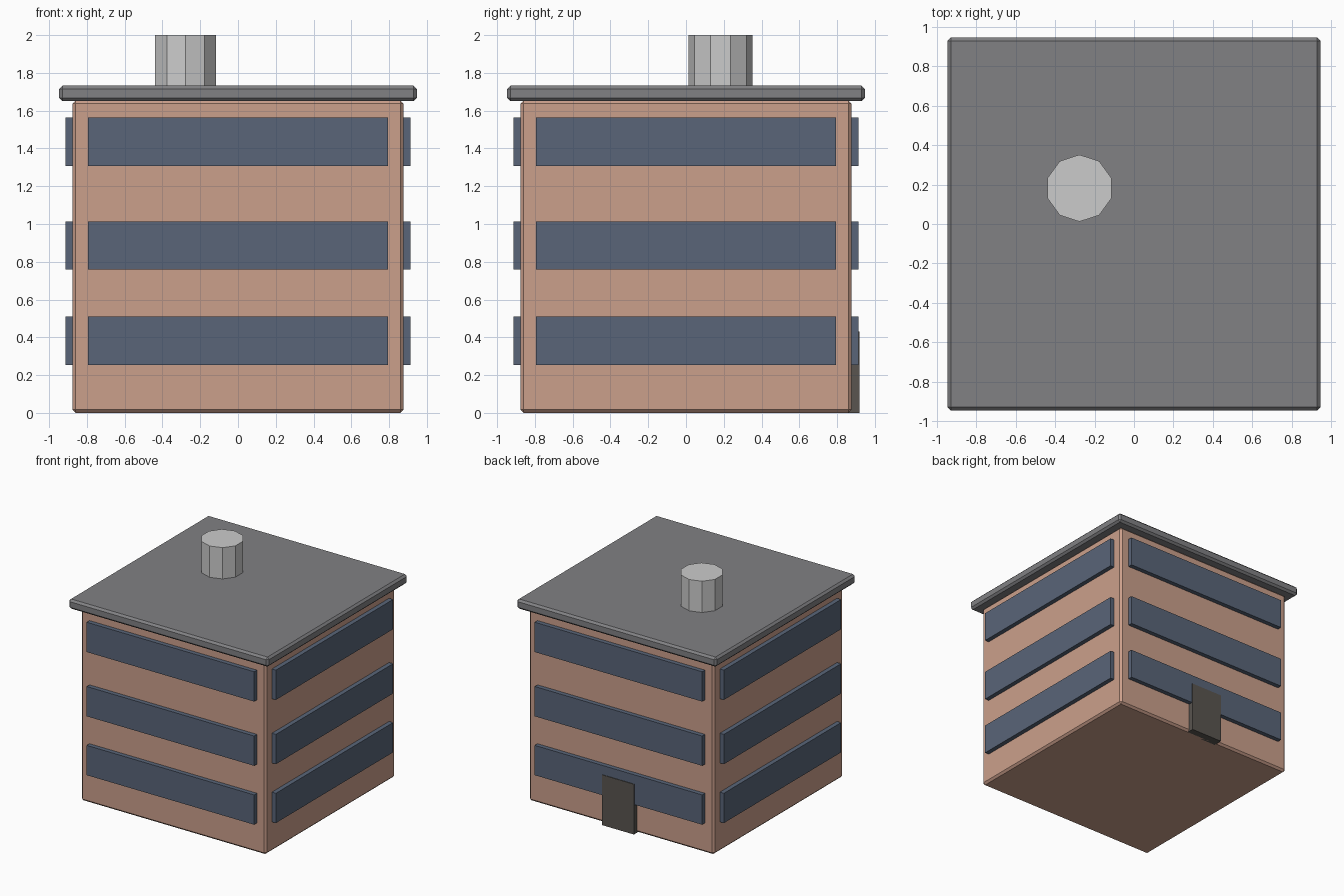
import bpy
from math import pi
from mathutils import Matrix

if "Cube" in bpy.data.objects:
    bpy.data.objects.remove(bpy.data.objects["Cube"])


def material(name, rgb):
    m = bpy.data.materials.new(name)
    m.diffuse_color = (*rgb, 1)
    m.use_nodes = True
    m.node_tree.nodes["Principled BSDF"].inputs["Base Color"].default_value = m.diffuse_color
    return m


def box(name, lo, hi, mat, bevel=0.0, turn=0.0):
    """Box between two corners, turned about the building's axis."""
    bpy.ops.mesh.primitive_cube_add(size=1)
    ob = bpy.context.object
    ob.name = name
    centre = [(a + b) / 2 for a, b in zip(lo, hi)]
    size = [b - a for a, b in zip(lo, hi)]
    ob.data.transform(Matrix.Rotation(turn, 4, 'Z') @ Matrix.Translation(centre)
                      @ Matrix.Diagonal((*size, 1)))
    ob.data.materials.append(mat)
    if bevel:
        mod = ob.modifiers.new("chamfer", 'BEVEL')
        mod.width = bevel
        mod.segments = 1
    return ob


brick = material("brick", (0.60, 0.35, 0.26))
glass = material("glass", (0.10, 0.13, 0.19))
slate = material("slate", (0.22, 0.22, 0.23))
dark = material("door_dark", (0.10, 0.09, 0.08))

# Walls and overhanging roof slab
box("walls", (-0.876, -0.876, 0), (0.876, 0.876, 1.655), brick, 0.017)
box("roof_slab", (-0.947, -0.947, 1.65), (0.947, 0.947, 1.732), slate, 0.017)

# Window bands: three floors on all four sides
sides = ("front", "right", "back", "left")
for floor, (z0, z1) in enumerate(((0.254, 0.509), (0.758, 1.013), (1.308, 1.563)), 1):
    for i, side in enumerate(sides):
        box(f"window_band_{side}_{floor}", (-0.793, -0.914, z0), (0.793, -0.84, z1),
            glass, turn=i * pi / 2)

# Door on the back
box("door", (-0.15, 0.84, 0), (0.15, 0.919, 0.43), dark)

# Ten-sided roof vent
bpy.ops.mesh.primitive_cylinder_add(vertices=10, radius=0.17, depth=0.3,
                                    location=(-0.277, 0.182, 1.85))
bpy.context.object.name = "roof_vent"
